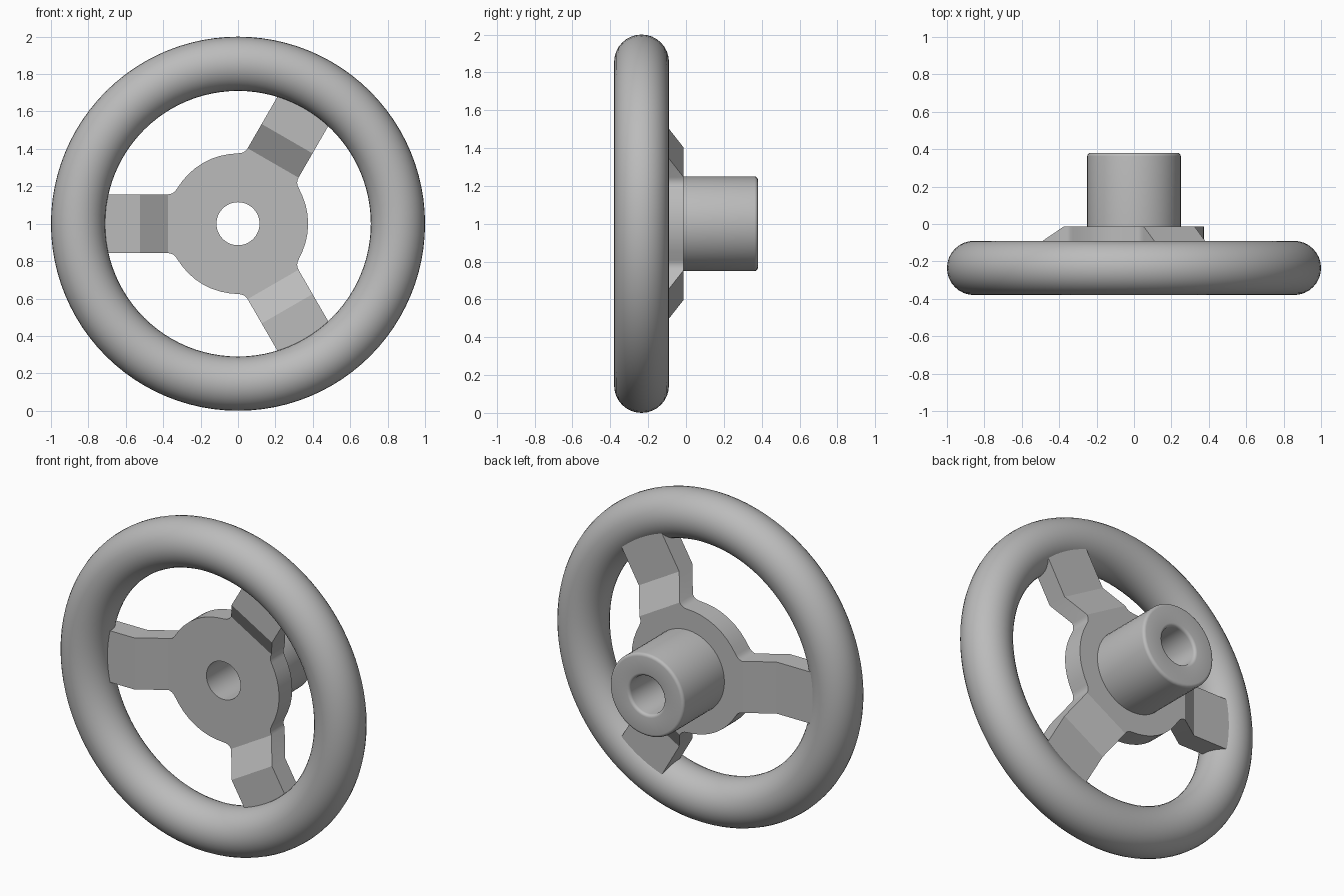
import bpy, bmesh, math
from mathutils import Vector

cube = bpy.data.objects.get("Cube")
if cube:
    bpy.data.objects.remove(cube, do_unlink=True)

grey = bpy.data.materials.new("plain grey")
grey.use_nodes = True
colour = (0.5, 0.5, 0.5, 1)
grey.diffuse_color = colour
grey.node_tree.nodes["Principled BSDF"].inputs["Base Color"].default_value = colour

CENTRE_Z = 1.0
HUB_R, HOLE_R, HALF_W, FILLET = 0.375, 0.115, 0.157, 0.0535
PLATE_BACK, PLATE_FRONT = -0.013, -0.14
SPOKES = [math.radians(a) for a in (60, 180, 300)]


def place(r, s, angle, y):
    """Point at distance r along a spoke and s to its side."""
    c, n = math.cos(angle), math.sin(angle)
    return Vector((r * c - s * n, y, CENTRE_Z + r * n + s * c))


def finish(bm, name, angle=30):
    bmesh.ops.recalc_face_normals(bm, faces=bm.faces)
    mesh = bpy.data.meshes.new(name)
    bm.to_mesh(mesh)
    bm.free()
    obj = bpy.data.objects.new(name, mesh)
    bpy.context.collection.objects.link(obj)
    mesh.materials.append(grey)
    bpy.ops.object.select_all(action='DESELECT')
    obj.select_set(True)
    bpy.context.view_layer.objects.active = obj
    bpy.ops.object.shade_smooth_by_angle(angle=math.radians(angle))
    return obj


def lathe(name, profile, steps):
    """Closed (radius, y) profile turned about the wheel axis."""
    bm = bmesh.new()
    rings = [[bm.verts.new(place(r, 0, math.tau * i / steps, y)) for r, y in profile]
             for i in range(steps)]
    n = len(profile)
    for i in range(steps):
        a, b = rings[i], rings[(i + 1) % steps]
        for j in range(n):
            k = (j + 1) % n
            bm.faces.new((a[j], a[k], b[k], b[j]))
    return finish(bm, name)


def arc(cx, cy, radius, start, end, steps):
    return [(cx + radius * math.cos(math.radians(start + (end - start) * i / steps)),
             cy + radius * math.sin(math.radians(start + (end - start) * i / steps)))
            for i in range(steps + 1)]


# Rim
lathe("rim", arc(0.855, -0.235, 0.145, 0, 360, 32)[:-1], 96)

# Shaft with rounded end edges and a through bore
lathe("shaft", [(HOLE_R, PLATE_BACK), (0.25, PLATE_BACK)]
      + arc(0.232, 0.362, 0.018, 0, 90, 4)
      + arc(HOLE_R + 0.018, 0.362, 0.018, 90, 180, 4), 48)

# Hub outline: filleted spoke roots joined by arcs of the hub circle
bm = bmesh.new()
side = HALF_W + FILLET
tangent = math.atan2(side, HUB_R)
outline = []
for a in SPOKES:
    root = arc(HUB_R, side, FILLET, -90, -180 + math.degrees(tangent), 4)
    outline += [place(r, -s, a, PLATE_FRONT) for r, s in reversed(root)]
    outline += [place(r, s, a, PLATE_FRONT) for r, s in root]
    sweep = math.tau / 3 - 2 * tangent
    outline += [place(HUB_R, 0, a + tangent + sweep * i / 8, PLATE_FRONT)
                for i in range(1, 8)]
bore = [place(HOLE_R, 0, math.tau * i / 48, PLATE_FRONT) for i in range(48)]
edges = []
for loop in (outline, bore):
    verts = [bm.verts.new(p) for p in loop]
    edges += [bm.edges.new((v, verts[(i + 1) % len(verts)])) for i, v in enumerate(verts)]
bmesh.ops.triangle_fill(bm, use_beauty=True, use_dissolve=False, edges=edges)

# Give the hub plate its thickness
made = bmesh.ops.extrude_face_region(bm, geom=bm.faces[:])["geom"]
bmesh.ops.translate(bm, vec=(0, PLATE_BACK - PLATE_FRONT, 0),
                    verts=[v for v in made if isinstance(v, bmesh.types.BMVert)])

# Pull each spoke out of the plate: sloped step forward, then straight into the rim
for a in SPOKES:
    out = place(1, 0, a, 0) - place(0, 0, a, 0)
    tip = place(HUB_R, 0, a, (PLATE_BACK + PLATE_FRONT) / 2)
    face = min(bm.faces, key=lambda f: (f.calc_center_median() - tip).length)
    for reach, step in ((0.15, -0.102), (0.275, 0)):
        face = bmesh.ops.extrude_discrete_faces(bm, faces=[face])["faces"][0]
        bmesh.ops.translate(bm, vec=out * reach + Vector((0, step, 0)), verts=face.verts[:])
finish(bm, "hub_plate_and_spokes")
